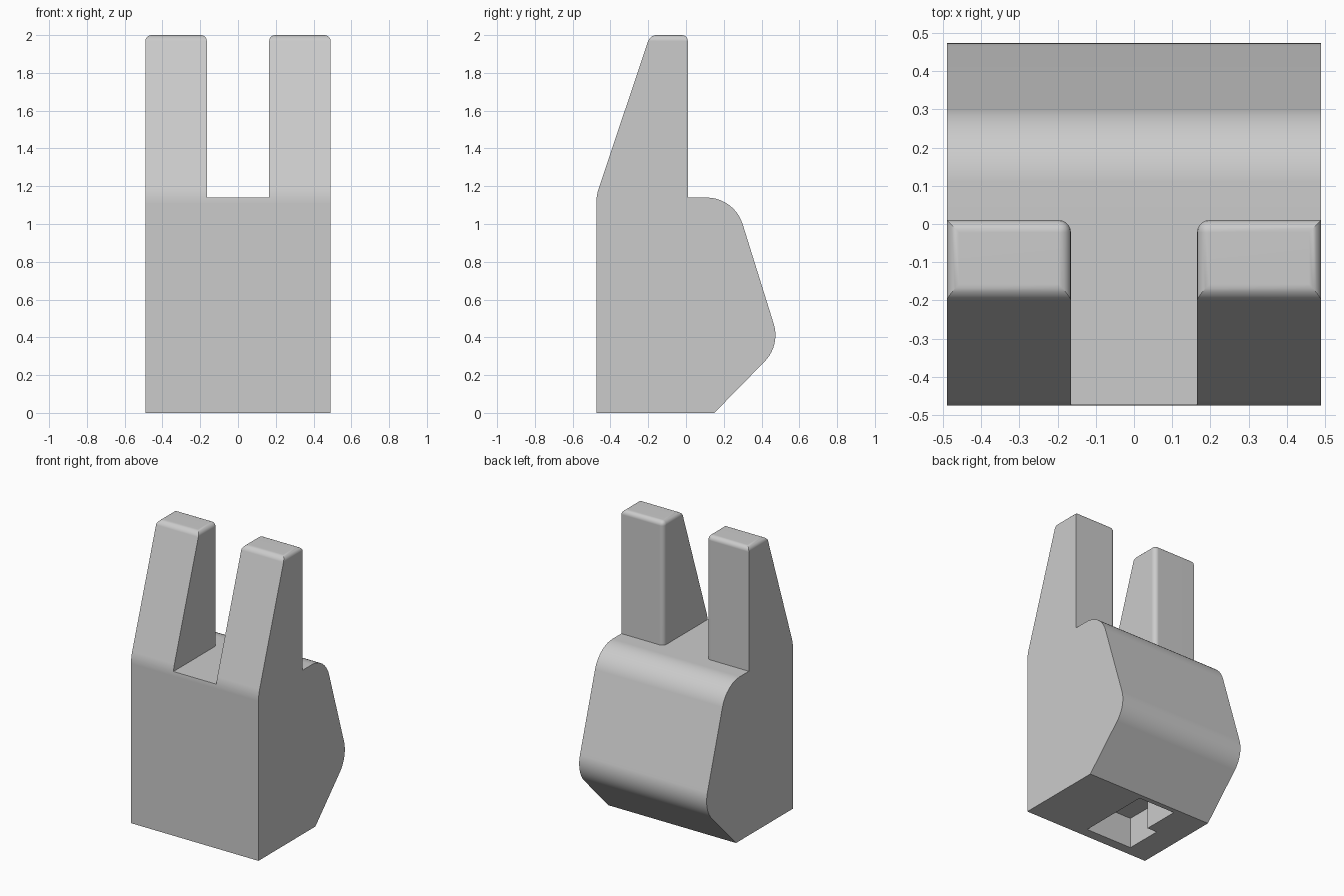
import bpy, bmesh, math
from mathutils import Vector

cube = bpy.data.objects.get("Cube")
if cube:
    bpy.data.objects.remove(cube, do_unlink=True)

grey = bpy.data.materials.new("light grey")
grey.use_nodes = True
color = (0.6, 0.6, 0.6, 1)
grey.diffuse_color = color
grey.node_tree.nodes["Principled BSDF"].inputs["Base Color"].default_value = color


def fillet(prev, corner, nxt, radius, steps=10):
    """Points of an arc rounding one profile corner."""
    p, c, n = Vector(prev), Vector(corner), Vector(nxt)
    a, b = (p - c).normalized(), (n - c).normalized()
    half = a.angle(b) / 2
    center = c + (a + b).normalized() * radius / math.sin(half)
    start = c + a * radius / math.tan(half) - center
    end = c + b * radius / math.tan(half) - center
    turn = start.angle_signed(end)
    arc = []
    for i in range(steps + 1):
        t = -turn * i / steps
        arc.append((center.x + start.x * math.cos(t) - start.y * math.sin(t),
                    center.y + start.x * math.sin(t) + start.y * math.cos(t)))
    return arc


def prism(name, points, place, depth):
    """Extrude a 2D outline; place maps each outline point to 3D."""
    bm = bmesh.new()
    face = bm.faces.new([bm.verts.new(place(*p)) for p in points])
    new = bmesh.ops.extrude_face_region(bm, geom=[face])["geom"]
    for v in new:
        if isinstance(v, bmesh.types.BMVert):
            v.co += Vector(depth)
    bmesh.ops.recalc_face_normals(bm, faces=bm.faces[:])
    mesh = bpy.data.meshes.new(name)
    bm.to_mesh(mesh)
    bm.free()
    obj = bpy.data.objects.new(name, mesh)
    bpy.context.collection.objects.link(obj)
    return obj


# Side profile (y, z): corner plus rounding radius
HALF, GAP, DECK, BACK = 0.49, 0.165, 1.14, 0.01
corners = [(-0.475, 0, 0), (0.15, 0, 0), (0.5, 0.357, 0.2), (0.256, DECK, 0.2),
           (BACK, DECK, 0), (BACK, 2, 0), (-0.19, 2, 0), (-0.475, 1.15, 0.25)]
profile = []
for i, (y, z, r) in enumerate(corners):
    if r:
        after = corners[(i + 1) % len(corners)]
        profile += fillet(corners[i - 1][:2], (y, z), after[:2], r)
    else:
        profile.append((y, z))
body = prism("forked_block", profile, lambda y, z: (-HALF, y, z), (2 * HALF, 0, 0))
body.data.materials.append(grey)

# Cutters: gap between the prongs, and stepped socket in the base
gap = [(-GAP, DECK), (GAP, DECK), (GAP, 3), (-GAP, 3)]
socket = [(0.05, -0.405), (0.05, 0.115), (-0.235, 0.115),
          (-0.235, -0.145), (-0.31, -0.145), (-0.31, -0.405)]
cutters = [prism("gap_cutter", gap, lambda x, z: (x, -1, z), (0, 2, 0)),
           prism("socket_cutter", socket, lambda x, y: (x, y, -0.2), (0, 0, 0.415))]
for cutter in cutters:
    cutter.hide_render = True
    mod = body.modifiers.new("cut", 'BOOLEAN')
    mod.operation, mod.solver, mod.object = 'DIFFERENCE', 'EXACT', cutter
bpy.context.view_layer.update()
cut = bpy.data.meshes.new_from_object(body.evaluated_get(bpy.context.evaluated_depsgraph_get()))
body.modifiers.clear()
body.data = cut
for cutter in cutters:
    bpy.data.objects.remove(cutter, do_unlink=True)

# Round the prong tips and their inner rear edges
bm = bmesh.new()
bm.from_mesh(cut)
bmesh.ops.remove_doubles(bm, verts=bm.verts[:], dist=0.0005)
bmesh.ops.dissolve_limit(bm, angle_limit=0.005, verts=bm.verts[:], edges=bm.edges[:])


def soft(edge):
    if all(v.co.z > 1.99 for v in edge.verts):
        return True
    return all(abs(v.co.y - BACK) < 0.002 and abs(abs(v.co.x) - GAP) < 0.002
               for v in edge.verts)


bmesh.ops.bevel(bm, geom=[e for e in bm.edges if soft(e)], offset=0.032,
                offset_type='OFFSET', segments=5, profile=0.5, affect='EDGES')
bm.to_mesh(cut)
bm.free()

# Smooth curves, crisp corners
bpy.ops.object.select_all(action='DESELECT')
body.select_set(True)
bpy.context.view_layer.objects.active = body
bpy.ops.object.shade_smooth_by_angle(angle=math.radians(30))
weighted = body.modifiers.new("weighted_normals", 'WEIGHTED_NORMAL')
weighted.keep_sharp = True
